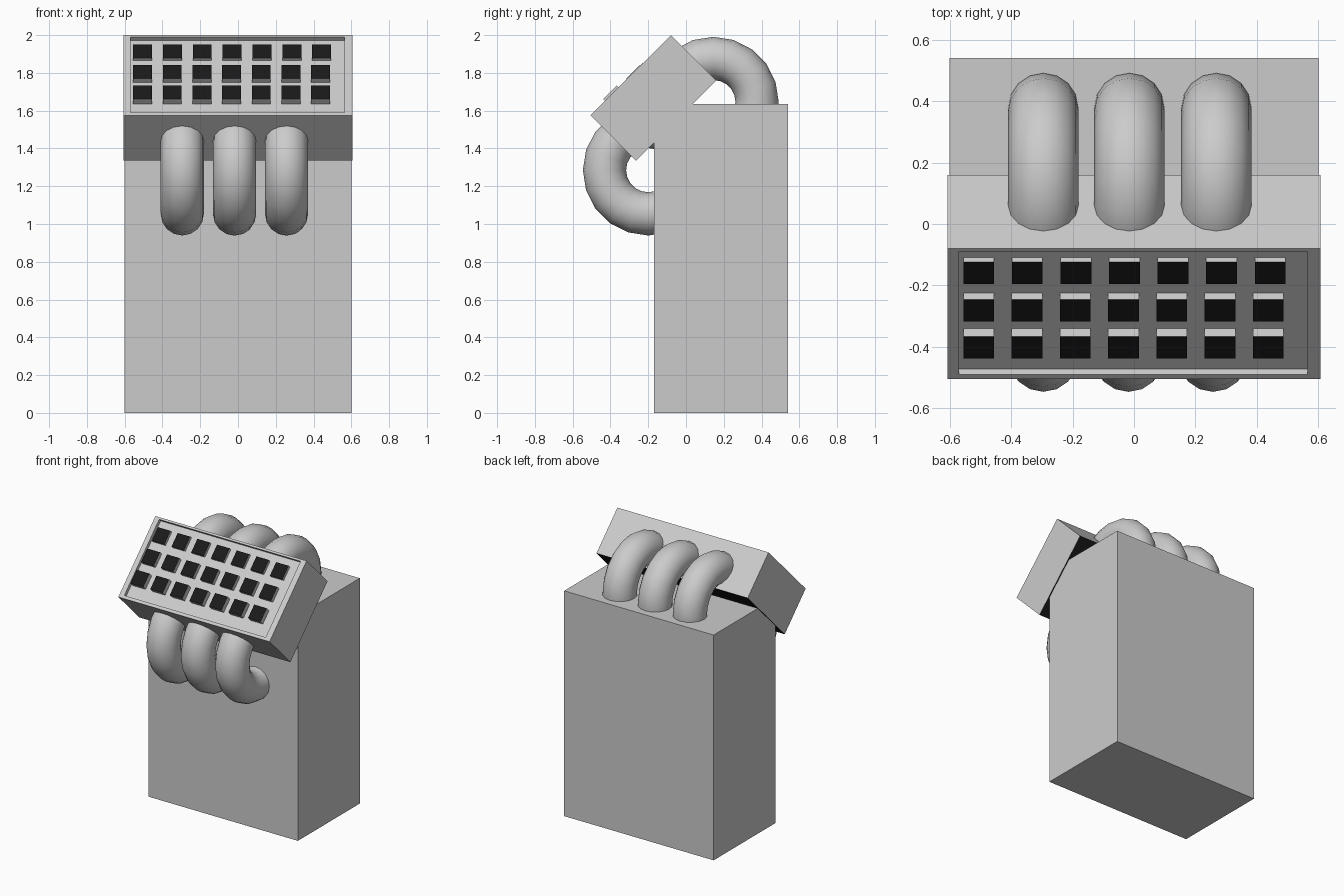
import bpy, bmesh, math
from mathutils import Matrix, Vector

if "Cube" in bpy.data.objects:
    bpy.data.objects.remove(bpy.data.objects["Cube"])

black = bpy.data.materials.new("black")
black.diffuse_color = (0.01, 0.01, 0.01, 1)
black.use_nodes = True
black.node_tree.nodes["Principled BSDF"].inputs["Base Color"].default_value = black.diffuse_color
grey = bpy.data.materials.new("grey")
grey.diffuse_color = (0.8, 0.8, 0.8, 1)
grey.use_nodes = True
grey.node_tree.nodes["Principled BSDF"].inputs["Base Color"].default_value = grey.diffuse_color

# Frame of the tilted head: origin at front centre, local z points out of the panel
HEAD = Matrix.Translation((0, -0.2925, 1.7875)) @ Matrix.Rotation(math.radians(45), 4, 'X')


def box(bm, lo, hi):
    """Add an axis-aligned box and return its vertices."""
    lo, hi = Vector(lo), Vector(hi)
    m = Matrix.Translation((lo + hi) / 2) @ Matrix.Diagonal((*(hi - lo), 1))
    return bmesh.ops.create_cube(bm, size=1, matrix=m)["verts"]


def finish(bm, name, matrix=Matrix(), materials=()):
    mesh = bpy.data.meshes.new(name)
    bm.to_mesh(mesh)
    bm.free()
    for m in materials:
        mesh.materials.append(m)
    obj = bpy.data.objects.new(name, mesh)
    obj.matrix_world = matrix
    bpy.context.collection.objects.link(obj)
    return obj


# Upright body
bm = bmesh.new()
box(bm, (-0.60, -0.17, 0), (0.60, 0.54, 1.635))
finish(bm, "body")

# Tilted head with a shallow recess in its front and a black back
bm = bmesh.new()
box(bm, (-0.607, -0.3005, -0.339), (0.607, 0.3005, 0))
bm.normal_update()
front = max(bm.faces, key=lambda f: f.normal.z)
back = min(bm.faces, key=lambda f: f.normal.z)
back.material_index = 1
bmesh.ops.inset_individual(bm, faces=[front], thickness=0.02)


def fit_front(z):
    for v in front.verts:
        v.co = (0.565 if v.co.x > 0 else -0.57, 0.286 if v.co.y > 0 else -0.279, z)


fit_front(0)
bmesh.ops.inset_individual(bm, faces=[front], thickness=0.005)
fit_front(-0.025)
finish(bm, "head", HEAD, (grey, black))

# Three rows of seven square keys, lower rows standing prouder
bm = bmesh.new()
for s, top, step in ((0.184, -0.004, 0.158), (0.021, 0.005, 0.157), (-0.141, 0.014, 0.157)):
    for i in range(7):
        x = -0.505 + step * i
        box(bm, (x - 0.05, s - 0.05, -0.03), (x + 0.05, s + 0.05, top))
bm.normal_update()
for f in bm.faces:
    f.material_index = int(f.normal.z > 0.9)
finish(bm, "keys", HEAD, (grey, black))

# Ring-shaped hoses joining head and body, in front and behind
for name, y, z, xs in (("front_hose", -0.20, 1.285, (-0.295, -0.018, 0.257)),
                       ("back_hose", 0.145, 1.645, (-0.295, -0.015, 0.268))):
    for x in xs:
        bpy.ops.mesh.primitive_torus_add(
            major_radius=0.2315, minor_radius=0.1145, major_segments=20, minor_segments=16,
            location=(x, y, z), rotation=(0, math.pi / 2, 0))
        bpy.context.object.name = name
        bpy.ops.object.shade_smooth_by_angle(angle=math.radians(40))
